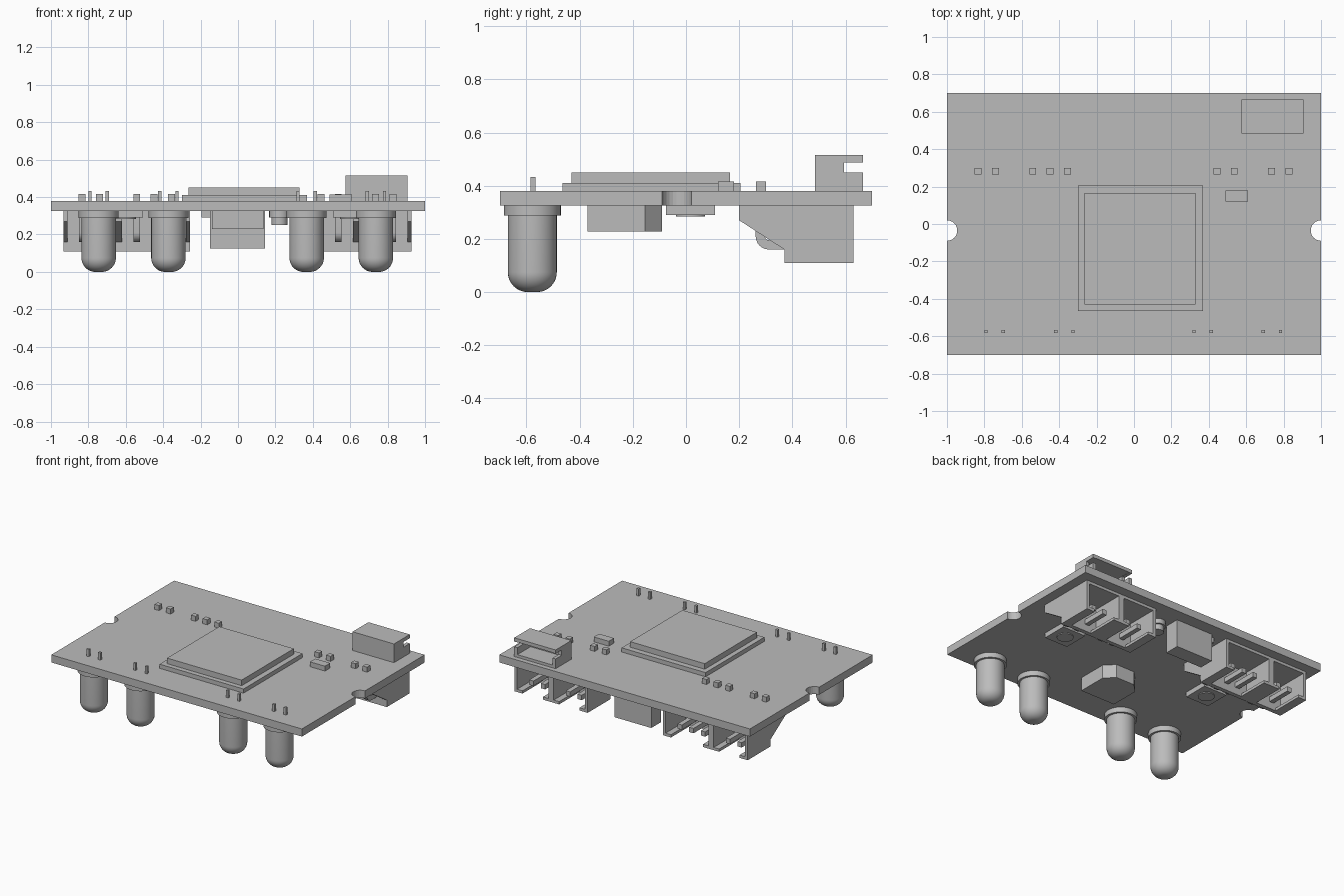
import bpy, bmesh, math
from mathutils import Vector

cube = bpy.data.objects.get("Cube")
if cube:
    bpy.data.objects.remove(cube, do_unlink=True)

grey = bpy.data.materials.new("plain_grey")
grey.use_nodes = True
COLOR = (0.5, 0.5, 0.5, 1)
grey.diffuse_color = COLOR
grey.node_tree.nodes["Principled BSDF"].inputs["Base Color"].default_value = COLOR

BOTTOM, TOP = 0.325, 0.38


def finish(name, bm, smooth=False):
    bmesh.ops.recalc_face_normals(bm, faces=bm.faces)
    mesh = bpy.data.meshes.new(name)
    bm.to_mesh(mesh)
    bm.free()
    mesh.materials.append(grey)
    obj = bpy.data.objects.new(name, mesh)
    bpy.context.collection.objects.link(obj)
    if smooth:
        bpy.ops.object.select_all(action='DESELECT')
        obj.select_set(True)
        bpy.context.view_layer.objects.active = obj
        bpy.ops.object.shade_smooth_by_angle(angle=math.radians(35))
    return obj


def prism(name, points, a, b, axis='z', smooth=False):
    """Extrude a closed outline from a to b; axis x takes (y, z) points."""
    bm = bmesh.new()
    place = (lambda p: (p[0], p[1], a)) if axis == 'z' else (lambda p: (a, p[0], p[1]))
    face = bm.faces.new([bm.verts.new(place(p)) for p in points])
    step = Vector((0, 0, b - a)) if axis == 'z' else Vector((b - a, 0, 0))
    new = bmesh.ops.extrude_face_region(bm, geom=[face])["geom"]
    bmesh.ops.translate(bm, vec=step, verts=[v for v in new if isinstance(v, bmesh.types.BMVert)])
    # the starting face stays in place as the cap
    if not face.is_valid:
        bm.faces.new([v for v in bm.verts][:len(points)])
    return finish(name, bm, smooth)


def box(name, x, y, z):
    return prism(name, [(x[0], y[0]), (x[1], y[0]), (x[1], y[1]), (x[0], y[1])], *z)


def block(name, cx, cy, size, z):
    h = size / 2
    return box(name, (cx - h, cx + h), (cy - h, cy + h), z)


def lathe(name, profile, cx, cy, segments=40):
    """Spin an (r, z) profile around a vertical axis."""
    bm = bmesh.new()
    verts = [bm.verts.new((r, 0, z)) for r, z in profile]
    edges = [bm.edges.new(pair) for pair in zip(verts, verts[1:])]
    bmesh.ops.spin(bm, geom=verts + edges, cent=(0, 0, 0), axis=(0, 0, 1),
                   angle=math.tau, steps=segments)
    bmesh.ops.remove_doubles(bm, verts=bm.verts, dist=0.0005)
    bmesh.ops.translate(bm, vec=(cx, cy, 0), verts=bm.verts)
    return finish(name, bm, True)


def arc(cx, cy, r, start, end, n=12):
    return [(cx + r * math.cos(math.radians(start + (end - start) * i / n)),
             cy + r * math.sin(math.radians(start + (end - start) * i / n)))
            for i in range(n + 1)]


# Circuit board with a round notch in each short side
outline = [(-1, -0.7), (1, -0.7)] + arc(1, -0.035, 0.055, 270, 90)
outline += [(1, 0.7), (-1, 0.7)] + arc(-1, -0.035, 0.055, 90, -90)
prism("board", outline, BOTTOM, TOP)

# Processor on top
box("processor_base", (-0.3, 0.37), (-0.465, 0.205), (TOP, 0.41))
box("processor_lid", (-0.265, 0.33), (-0.43, 0.165), (0.41, 0.45))
box("small_chip", (0.49, 0.61), (0.12, 0.18), (TOP, 0.415))

# Lamps below the front edge, with their leads poking through
lamp_profile = [(0, 0)] + arc(0.017, 0.075, 0.075, 270, 360) + [
    (0.092, 0.288), (0.107, 0.288), (0.107, BOTTOM), (0, BOTTOM)]
for x in (-0.745, -0.372, 0.367, 0.737):
    lathe("lamp", lamp_profile, x, -0.578)
    for side in (-1, 1):
        block("lamp_lead", x + side * 0.046, -0.575, 0.018, (TOP, 0.432))

# Side sockets below the back edge
WALL = [(0.2, BOTTOM), (0.2, 0.27), (0.37, 0.16), (0.37, 0.11), (0.63, 0.11), (0.63, BOTTOM)]
PIN = ([(0.262, BOTTOM)] + arc(0.312, 0.21, 0.05, 180, 270, 6)
       + [(0.58, 0.16), (0.58, 0.195)] + arc(0.312, 0.21, 0.015, 270, 180, 4)
       + [(0.297, BOTTOM)])


def socket(cx, pins):
    half = 0.1 + 0.0465 * (pins - 1)
    for s in (-1, 1):
        outer = cx + s * half
        prism("socket_wall", WALL, outer - s * 0.022, outer, 'x')
        box("socket_lip", sorted((outer, outer - s * 0.065)), (0.37, 0.63), (0.11, 0.13))
    box("socket_back", (cx - half, cx + half), (0.37, 0.4), (0.11, BOTTOM))
    box("socket_roof", (cx - half, cx + half), (0.37, 0.63), (0.305, BOTTOM))
    for i in range(pins):
        px = cx + (i - (pins - 1) / 2) * 0.093
        prism("socket_pin", PIN, px - 0.017, px + 0.017, 'x', True)
        block("pin_tip", px, 0.282, 0.036, (TOP, 0.416))


for cx, pins in ((-0.787, 2), (-0.449, 3), (0.49, 2), (0.782, 2)):
    socket(cx, pins)

# Tall block and its tabs between the sockets
box("tall_block", (-0.15, 0.145), (0.5, 0.61), (0.125, BOTTOM))
box("block_tab", (-0.195, -0.15), (0.53, 0.58), (0.29, BOTTOM))
lathe("round_part", [(0, 0.25), (0.043, 0.25), (0.043, 0.29), (0.055, 0.29),
                     (0.055, BOTTOM), (0, BOTTOM)], 0.222, 0.5, 24)

# Sounder block with clipped corners
prism("clipped_block", [(-0.14, -0.37), (0.137, -0.37), (0.137, -0.155), (0.072, -0.09),
                        (-0.075, -0.09), (-0.14, -0.155)], 0.228, BOTTOM)

# Push buttons
for x in (-0.6, 0.6):
    block("button_base", x, 0.017, 0.185, (0.29, BOTTOM))
    lathe("button_cap", [(0, 0.284), (0.055, 0.284), (0.055, 0.295), (0, 0.295)], x, 0.017, 24)

# Hollow cable port on top, open to the back with slotted sides
SIDE = [(0.485, TOP), (0.665, TOP), (0.665, 0.45), (0.595, 0.45),
        (0.595, 0.488), (0.665, 0.488), (0.665, 0.515), (0.485, 0.515)]
for a, b in ((0.575, 0.6), (0.88, 0.905)):
    prism("port_side", SIDE, a, b, 'x')
box("port_roof", (0.6, 0.88), (0.485, 0.665), (0.49, 0.515))
box("port_floor", (0.6, 0.88), (0.485, 0.665), (TOP, 0.4))
box("port_back", (0.6, 0.88), (0.485, 0.515), (0.4, 0.49))
